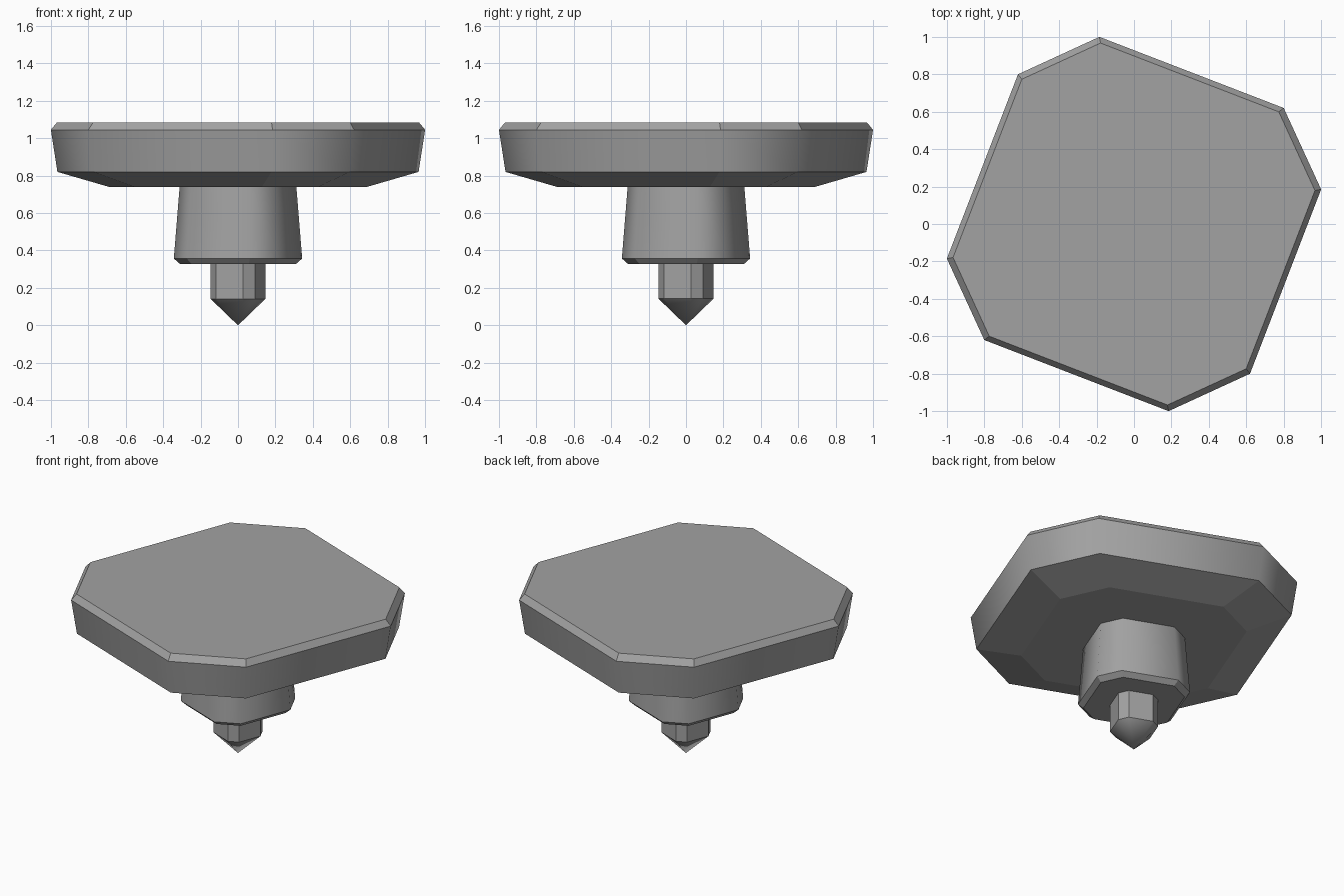
import bpy, bmesh
from mathutils import Matrix, Vector

if "Cube" in bpy.data.objects:
    bpy.data.objects.remove(bpy.data.objects["Cube"], do_unlink=True)

GREY = (0.36, 0.36, 0.36, 1.0)
stone = bpy.data.materials.new("plain grey")
stone.use_nodes = True
stone.diffuse_color = GREY
stone.node_tree.nodes["Principled BSDF"].inputs["Base Color"].default_value = GREY

# Twisted square with cut corners: one corner pair turned four times
OUTLINE = [Matrix.Rotation(1.5707963 * i, 2) @ Vector(p)
           for i in range(4) for p in ((1.0, 0.185), (0.80, 0.62))]


def stack(name, rings, smooth_bands=(), cap_top=False, tip=None):
    """Skin outline rings (size, height) from top to bottom, with optional point."""
    bm = bmesh.new()
    loops = [[bm.verts.new((p.x * s, p.y * s, z)) for p in OUTLINE] for s, z in rings]
    n = len(OUTLINE)
    for band, (up, low) in enumerate(zip(loops, loops[1:])):
        for i in range(n):
            j = (i + 1) % n
            bm.faces.new((up[i], low[i], low[j], up[j])).smooth = band in smooth_bands
    if cap_top:
        bm.faces.new(loops[0])
    if tip is None:
        bm.faces.new(loops[-1][::-1])
    else:
        apex = bm.verts.new((0, 0, tip))
        for i in range(n):
            bm.faces.new((loops[-1][i], apex, loops[-1][(i + 1) % n])).smooth = True
    # Ring edges stay crisp, upright edges may blend
    for loop in loops:
        for i in range(n):
            bm.edges.get((loop[i], loop[(i + 1) % n])).smooth = False
    bm.normal_update()
    mesh = bpy.data.meshes.new(name)
    bm.to_mesh(mesh)
    bm.free()
    mesh.materials.append(stone)
    obj = bpy.data.objects.new(name, mesh)
    bpy.context.collection.objects.link(obj)
    return obj


# Broad slab with bevelled rim and sloping underside
stack("top_slab", [(0.967, 1.085), (1.0, 1.045), (0.965, 0.82), (0.69, 0.74)],
      smooth_bands=(1,), cap_top=True)

# Flared neck with a chamfered foot
stack("neck", [(0.312, 0.74), (0.343, 0.357), (0.31, 0.328)], smooth_bands=(0,))

# Narrow faceted shaft ending in a point
stack("pointed_peg", [(0.147, 0.328), (0.147, 0.142)], tip=0.0)
